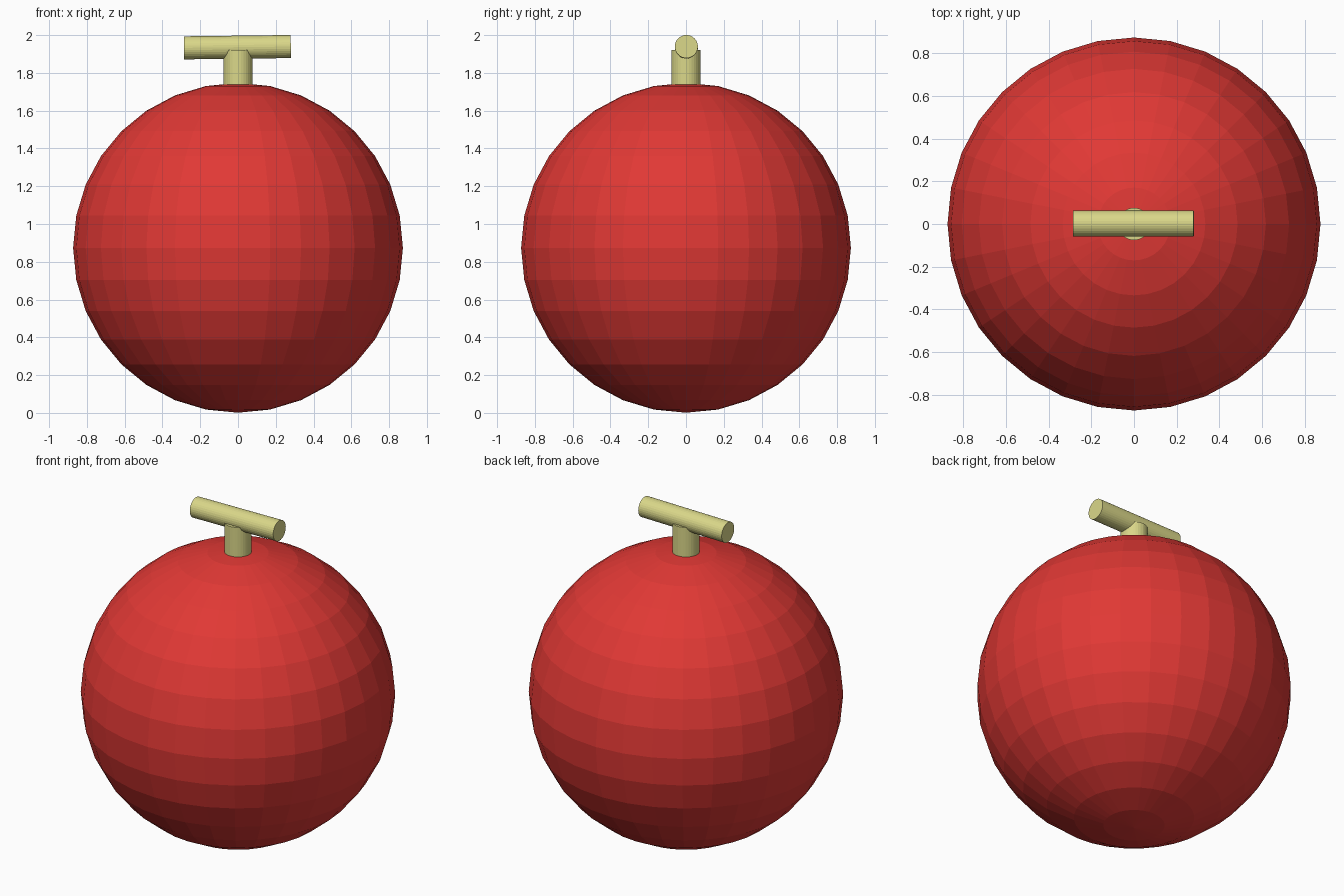
import bpy
from math import radians

if "Cube" in bpy.data.objects:
    bpy.data.objects.remove(bpy.data.objects["Cube"])


def material(name, color):
    mat = bpy.data.materials.new(name)
    mat.diffuse_color = color
    mat.use_nodes = True
    mat.node_tree.nodes["Principled BSDF"].inputs["Base Color"].default_value = mat.diffuse_color
    return mat


def finish(name, mat):
    ob = bpy.context.object
    ob.name = name
    ob.data.materials.append(mat)
    return ob


red = material("red", (0.75, 0.04, 0.035, 1))
straw = material("straw", (0.70, 0.68, 0.25, 1))

# Faceted round body
bpy.ops.mesh.primitive_uv_sphere_add(segments=32, ring_count=16, radius=0.873,
                                     location=(0, 0, 0.874))
finish("body", red)

# Short neck rising from the top of the body
bpy.ops.mesh.primitive_cylinder_add(vertices=32, radius=0.076, depth=0.24,
                                    location=(0, 0, 1.80))
finish("neck", straw)

# Crossbar, very slightly tilted up to the right
bpy.ops.mesh.primitive_cylinder_add(vertices=32, radius=0.061, depth=0.565,
                                    location=(-0.003, 0.002, 1.936),
                                    rotation=(0, radians(89.3), 0))
finish("crossbar", straw)
